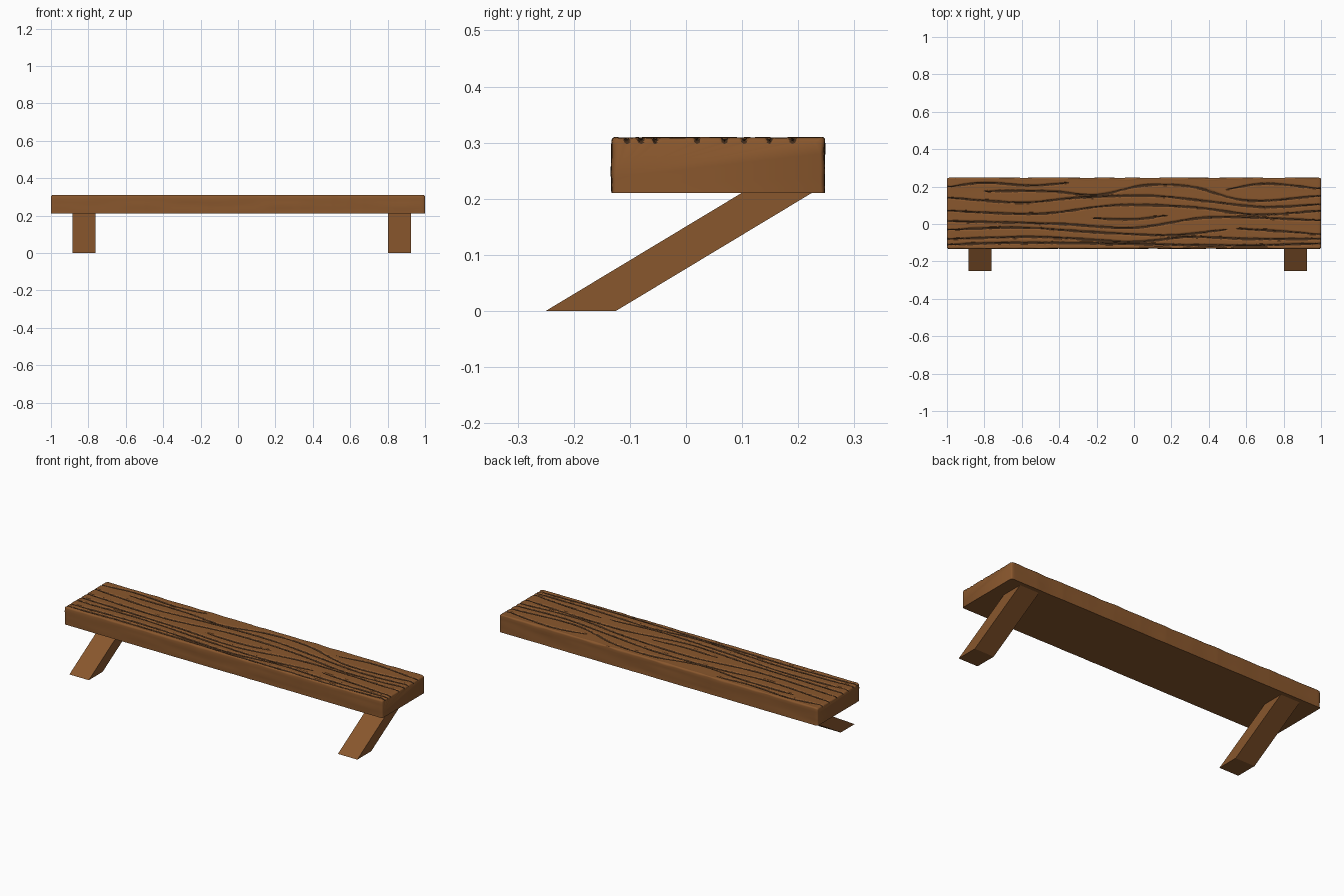
import bpy, bmesh, math
from mathutils import Vector, noise

if "Cube" in bpy.data.objects:
    bpy.data.objects.remove(bpy.data.objects["Cube"])

def material(name, color):
    m = bpy.data.materials.new(name)
    m.diffuse_color = (*color, 1)
    m.use_nodes = True
    m.node_tree.nodes["Principled BSDF"].inputs["Base Color"].default_value = m.diffuse_color
    return m

wood = material("wood", (0.25, 0.095, 0.026))
dark = material("dark_grain", (0.055, 0.025, 0.010))

# Wood grain lines on the top, as (x, y) control points
GRAIN = [
    [(-.98, .20), (-.8, .22), (-.55, .205), (-.35, .22)],
    [(-.8, .175), (-.45, .175), (-.2, .155), (.05, .205), (.3, .20), (.6, .125), (1, .15)],
    [(-1, .14), (-.6, .115), (-.3, .14), (.1, .15), (.4, .12), (.7, .09), (1, .105)],
    [(-1, .07), (-.5, .055), (-.1, .10), (.3, .09), (.65, .05), (1, .07)],
    [(-.22, .03), (0, .025), (.18, .045)],
    [(-1, .015), (-.4, .0), (0, -.02), (.4, .035), (.98, .02)],
    [(-.98, -.03), (-.6, -.02), (-.2, -.045), (.2, -.06), (.5, -.03)],
    [(.55, -.025), (.8, -.04), (.98, -.055)],
    [(-.98, -.08), (-.5, -.07), (0, -.095), (.3, -.07), (.6, -.08), (1, -.08)],
    [(-.98, -.11), (-.6, -.10), (.55, -.115), (.98, -.105)],
    [(.5, .185), (.7, .215), (.98, .19)],
]

def line_y(pts, x):
    # Smooth curve through the control points at x
    for i in range(len(pts) - 1):
        (x0, y0), (x1, y1) = pts[i], pts[i + 1]
        if x0 <= x <= x1:
            xa, ya = pts[max(i - 1, 0)]
            xb, yb = pts[min(i + 2, len(pts) - 1)]
            t, h = (x - x0) / (x1 - x0), x1 - x0
            m0, m1 = (y1 - ya) / (x1 - xa) * h, (yb - y0) / (xb - x0) * h
            return ((2*t**3 - 3*t*t + 1) * y0 + (t**3 - 2*t*t + t) * m0
                    + (3*t*t - 2*t**3) * y1 + (t**3 - t*t) * m1)
    return None

def groove(x, y, lines):
    # 1 at the middle of a grain line, 0 away from it
    g = 0
    for k, (ly, end) in enumerate(lines):
        w = 0.009 * min(1, 0.35 + end * 8) * (1 + 0.4 * noise.noise((x * 9, k * 3.7, 0)))
        g = max(g, 1 - abs(y - ly) / w)
    return g

def wobble(a, b, c):
    return noise.noise(Vector((a, b, c)))

# Plank: cross-sections swept along x, grooved on top, chipped edges
Y0, Y1, Z0, Z1, R = -0.133, 0.248, 0.21, 0.31, 0.009
NX, NY = 260, 130
xs = [-1, -0.998, -0.993] + [-0.985 + 1.97 * i / NX for i in range(NX + 1)] + [0.993, 0.998, 1]
bm = bmesh.new()
rings, cut = [], {}
for x in xs:
    e = max(0, abs(x) - 0.985) / 0.015
    inset = 0.007 * (1 - math.sqrt(max(0, 1 - e * e)))
    lines = []
    for pts in GRAIN:
        ly = line_y(pts, max(min(x, .98), -.98))
        if ly is not None:
            lines.append((ly, min(x - pts[0][0], pts[-1][0] - x) if e == 0 else .05))
    front = Y0 + 0.003 * abs(wobble(x * 6, 1, 0)) + inset
    back = Y1 - 0.003 * abs(wobble(x * 6, 5, 0)) - inset
    rf = R * (1 + 0.7 * wobble(x * 11, 2, 0))
    rb = R * (1 + 0.7 * wobble(x * 11, 8, 0))
    top = Z1 - inset
    loop = [(front, Z0, 0)]
    for j in range(1, 6):
        s = j / 6
        loop.append((front + 0.002 * wobble(x * 4, s * 3, 2), Z0 + s * (top - R - Z0), 0))
    for j in range(4):
        a = math.pi / 2 * j / 3
        loop.append((front + rf * (1 - math.cos(a)), top - rf * (1 - math.sin(a)), 0))
    ya, yb = front + rf, back - rb
    for j in range(1, NY):
        y = ya + (yb - ya) * j / NY
        g = groove(x, y, lines)
        loop.append((y, top - 0.005 * max(0, g) ** 0.7 + 0.001 * (wobble(x * 3, y * 12, 4) - 0.7), g))
    for j in range(4):
        a = math.pi / 2 * (1 - j / 3)
        loop.append((back - rb * (1 - math.cos(a)), top - rb * (1 - math.sin(a)), 0))
    for j in range(5, 0, -1):
        s = j / 6
        loop.append((back + 0.002 * (wobble(x * 4, s * 3, 9) - 0.5), Z0 + s * (top - R - Z0), 0))
    loop.append((back, Z0, 0))
    ring = []
    for y, z, g in loop:
        v = bm.verts.new((x, y, z))
        cut[v] = g
        ring.append(v)
    rings.append(ring)
for a, b in zip(rings, rings[1:]):
    n = len(a)
    for j in range(n):
        k = (j + 1) % n
        f = bm.faces.new((a[j], b[j], b[k], a[k]))
        f.material_index = int(sum(cut[v] for v in f.verts) / 4 > 0.3)
bm.faces.new(rings[0])
bm.faces.new(rings[-1][::-1])
bmesh.ops.recalc_face_normals(bm, faces=bm.faces)
me = bpy.data.meshes.new("plank")
bm.to_mesh(me)
bm.free()
plank = bpy.data.objects.new("plank", me)
bpy.context.collection.objects.link(plank)
me.materials.append(wood)
me.materials.append(dark)
bpy.context.view_layer.objects.active = plank
plank.select_set(True)
bpy.ops.object.shade_smooth_by_angle(angle=math.radians(35))

# Slanted legs: a sheared bar extruded along x
def leg(name, x0, x1):
    profile = [(-0.25, 0), (-0.125, 0), (0.232, 0.215), (0.107, 0.215)]
    verts = [(x, y, z) for x in (x0, x1) for y, z in profile]
    faces = [(3, 2, 1, 0), (4, 5, 6, 7)] + [(i, (i+1) % 4, (i+1) % 4 + 4, i + 4) for i in range(4)]
    m = bpy.data.meshes.new(name)
    m.from_pydata(verts, [], faces)
    m.materials.append(wood)
    bpy.context.collection.objects.link(bpy.data.objects.new(name, m))

leg("left_leg", -0.885, -0.763)
leg("right_leg", 0.803, 0.925)
